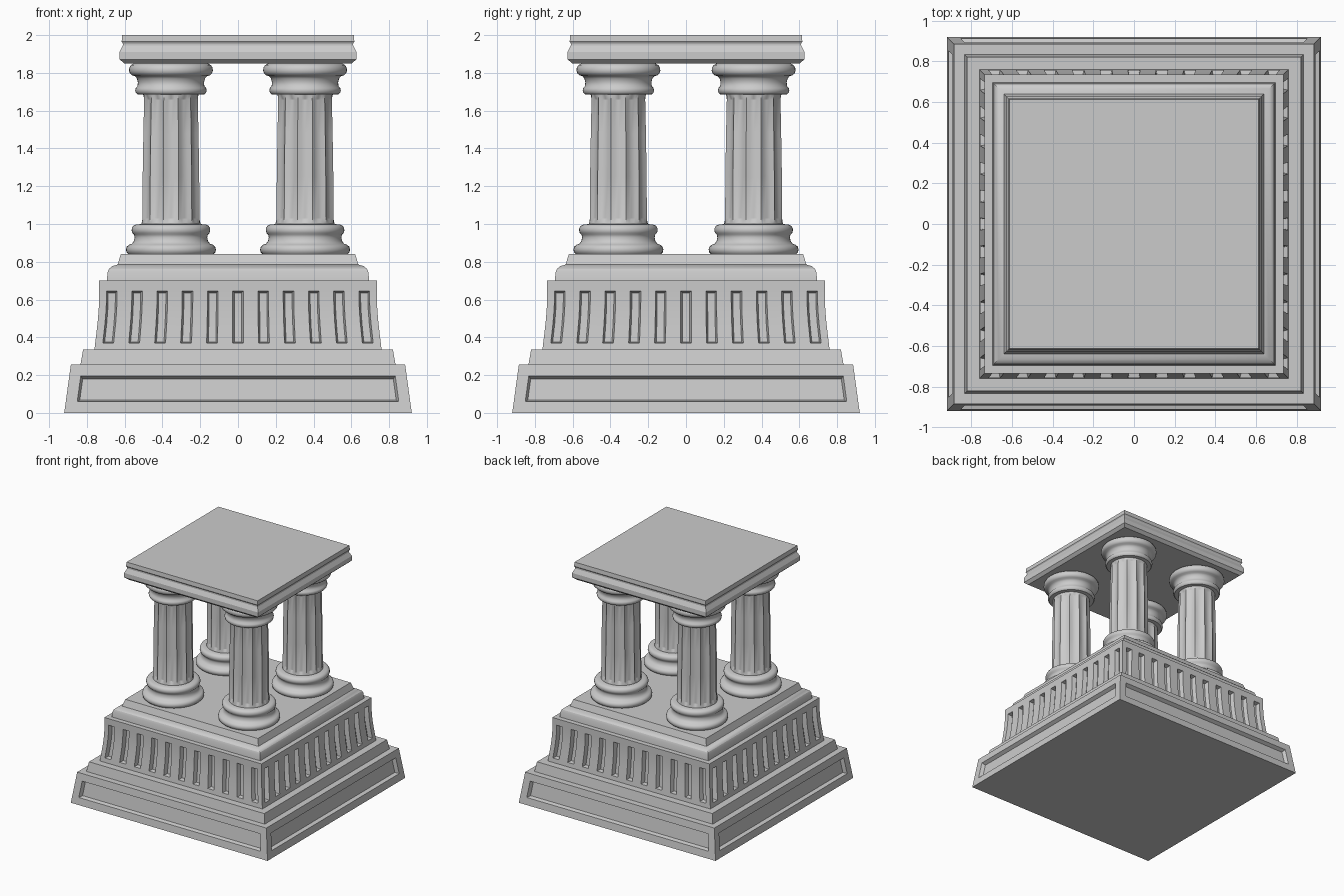
import bpy, bmesh, math

if "Cube" in bpy.data.objects:
    bpy.data.objects.remove(bpy.data.objects["Cube"])


def finish(name, bm, smooth=None):
    bmesh.ops.recalc_face_normals(bm, faces=bm.faces[:])
    me = bpy.data.meshes.new(name)
    bm.to_mesh(me)
    bm.free()
    if smooth:
        me.polygons.foreach_set("use_smooth", [True] * len(me.polygons))
        me.set_sharp_from_angle(angle=math.radians(smooth))
    ob = bpy.data.objects.new(name, me)
    bpy.context.collection.objects.link(ob)
    return ob


def loft(rings):
    """Skin a stack of equal-length point rings and cap both ends."""
    bm = bmesh.new()
    vs = [[bm.verts.new(p) for p in ring] for ring in rings]
    n = len(vs[0])
    sides = []
    for a, b in zip(vs, vs[1:]):
        for i in range(n):
            j = (i + 1) % n
            sides.append(bm.faces.new((a[i], a[j], b[j], b[i])))
    bm.faces.new(vs[0][::-1])
    bm.faces.new(vs[-1])
    bm.normal_update()
    return bm, sides


def square(profile):
    return loft([[(-h, -h, z), (h, -h, z), (h, h, z), (-h, h, z)] for h, z in profile])


def turned(profile, segs=48, flute=None):
    """Rings from (radius, z, flute depth) or (radius, z)."""
    wave = (1.0, 0.75, 0.0, 0.75)  # flute centre, flank, ridge, flank
    rings = []
    for row in profile:
        r, z = row[:2]
        d = row[2] if len(row) > 2 else 0
        ring = []
        for i in range(segs):
            a = 2 * math.pi * i / segs
            q = r - d * wave[i % 4]
            ring.append((q * math.cos(a), q * math.sin(a), z))
        rings.append(ring)
    return loft(rings)[0]


# Plinth with a sunken panel on each side
bm, sides = square([(0.92, 0), (0.885, 0.255)])
bmesh.ops.inset_individual(bm, faces=sides, thickness=0.06, use_even_offset=True)
bmesh.ops.inset_individual(bm, faces=sides, thickness=0.012, depth=-0.03, use_even_offset=True)
finish("plinth", bm)

# Step above the plinth
finish("step", square([(0.835, 0.25), (0.82, 0.335)])[0])

# Flared frieze with eleven slots on each side
prof = [(0.76, 0.335), (0.756, 0.37), (0.75, 0.42), (0.743, 0.48), (0.738, 0.54),
        (0.735, 0.60), (0.735, 0.645), (0.735, 0.70)]
us = [-1.0]
for k in range(-5, 6):
    us += [k * 0.1818 - 0.038, k * 0.1818 + 0.038]
us.append(1.0)
bm = bmesh.new()
slots = []
for s in range(4):
    c, d = (1, 0, -1, 0)[s], (0, 1, 0, -1)[s]
    grid = [[bm.verts.new((c * u * h + d * h, d * u * h - c * h, z)) for u in us] for h, z in prof]
    for j in range(len(prof) - 1):
        for i in range(len(us) - 1):
            f = bm.faces.new((grid[j][i], grid[j][i + 1], grid[j + 1][i + 1], grid[j + 1][i]))
            if i % 2 == 1 and 0 < j < len(prof) - 2:
                slots.append(f)
bmesh.ops.remove_doubles(bm, verts=bm.verts[:], dist=1e-5)
bm.normal_update()
bmesh.ops.inset_region(bm, faces=slots, thickness=0.009, depth=-0.035,
                       use_boundary=True, use_even_offset=True)
finish("frieze", bm, 30)

# Rounded moulding that carries the columns
finish("upper_moulding", square([(0.735, 0.70), (0.695, 0.7001), (0.69, 0.745), (0.683, 0.762),
                                 (0.665, 0.777), (0.638, 0.785), (0.62, 0.84)])[0], 25)

# Column parts
base = [(0.225, 0.84), (0.235, 0.85), (0.238, 0.865), (0.234, 0.88), (0.222, 0.89),
        (0.207, 0.895), (0.196, 0.91), (0.192, 0.93), (0.195, 0.943), (0.204, 0.952),
        (0.208, 0.965), (0.207, 0.978), (0.2, 0.99), (0.185, 0.997), (0.15, 1.0)]
shaft = [(0.156, 0.99), (0.156, 1.005), (0.156, 1.03, 0.014), (0.155, 1.25, 0.016),
         (0.151, 1.48, 0.016), (0.147, 1.66, 0.013), (0.147, 1.685), (0.147, 1.70)]
capital = [(0.15, 1.685), (0.178, 1.687), (0.186, 1.695), (0.189, 1.708), (0.186, 1.72),
           (0.177, 1.73), (0.175, 1.75), (0.18, 1.77), (0.19, 1.782), (0.206, 1.787),
           (0.217, 1.797), (0.222, 1.812), (0.22, 1.828), (0.212, 1.841), (0.195, 1.85)]
for part, rows in (("base", base), ("shaft", shaft), ("capital", capital)):
    first = finish("column_" + part, turned(rows), 22 if part == "shaft" else 40)
    first.location = (-0.355, -0.358, 0)
    for x, y in ((0.355, -0.358), (0.355, 0.358), (-0.355, 0.358)):
        ob = first.copy()
        ob.location = (x, y, 0)
        bpy.context.collection.objects.link(ob)

# Top slab with moulded edge
finish("top_slab", square([(0.602, 1.85), (0.627, 1.872), (0.627, 1.91), (0.61, 1.945),
                           (0.61, 1.955), (0.616, 1.965), (0.613, 2.0)])[0])
